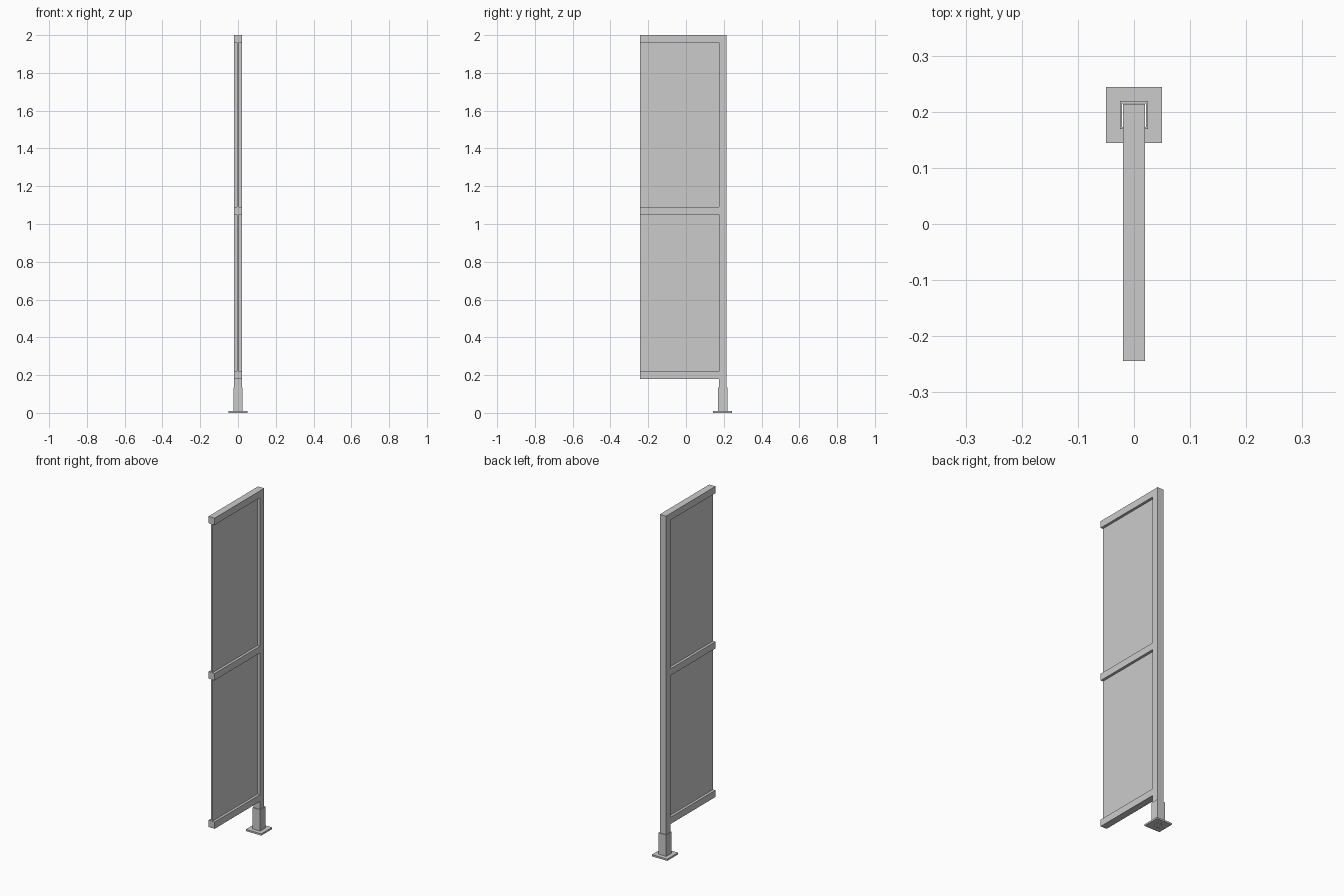
import bpy, bmesh
from mathutils import Vector

if "Cube" in bpy.data.objects:
    bpy.data.objects.remove(bpy.data.objects["Cube"])

POST_Y = 0.194            # centre of the post and its foot
FREE_Y = -0.244           # open ends of the rails
RAILS = [(0.18, 0.22), (1.05, 1.09), (1.96, 2.0)]


def finish(name, bm):
    bmesh.ops.recalc_face_normals(bm, faces=bm.faces)
    mesh = bpy.data.meshes.new(name)
    bm.to_mesh(mesh)
    bm.free()
    obj = bpy.data.objects.new(name, mesh)
    bpy.context.collection.objects.link(obj)
    return obj


def extrude_x(name, outline, width):
    """Extrude a (y, z) outline symmetrically across x."""
    bm = bmesh.new()
    face = bm.faces.new([bm.verts.new((-width / 2, y, z)) for y, z in outline])
    out = bmesh.ops.extrude_face_region(bm, geom=[face])
    verts = [g for g in out["geom"] if isinstance(g, bmesh.types.BMVert)]
    bmesh.ops.translate(bm, verts=verts, vec=Vector((width, 0, 0)))
    return finish(name, bm)


def square_ring(name, outer, inner, z0, z1):
    """Square tube around the post axis."""
    bm = bmesh.new()
    corners = [(-1, -1), (1, -1), (1, 1), (-1, 1)]
    loops = [[bm.verts.new((sx * s / 2, POST_Y + sy * s / 2, z)) for sx, sy in corners]
             for s, z in [(outer, z0), (outer, z1), (inner, z1), (inner, z0)]]
    for k in range(4):
        a, b = loops[k], loops[(k + 1) % 4]
        for i in range(4):
            j = (i + 1) % 4
            bm.faces.new((a[i], a[j], b[j], b[i]))
    return finish(name, bm)


# Welded frame: post with three rails, as one comb-shaped profile
back, inner = POST_Y + 0.02, POST_Y - 0.02
comb = [(back, 2.0), (back, 0.0), (inner, 0.0)]
for lo, hi in RAILS:
    comb += [(inner, lo), (FREE_Y, lo), (FREE_Y, hi)]
    if hi < 2.0:
        comb.append((inner, hi))
extrude_x("post_and_rails", comb, 0.04)

# Thin infill panels between the rails
for name, below, above in [("lower_panel", 0, 1), ("upper_panel", 1, 2)]:
    z0, z1 = RAILS[below][1], RAILS[above][0]
    extrude_x(name, [(FREE_Y, z0), (inner, z0), (inner, z1), (FREE_Y, z1)], 0.01)

# Foot: socket sleeve and floor plate
square_ring("socket_sleeve", 0.05, 0.042, 0.0, 0.135)
square_ring("base_plate", 0.10, 0.05, 0.0, 0.01)
